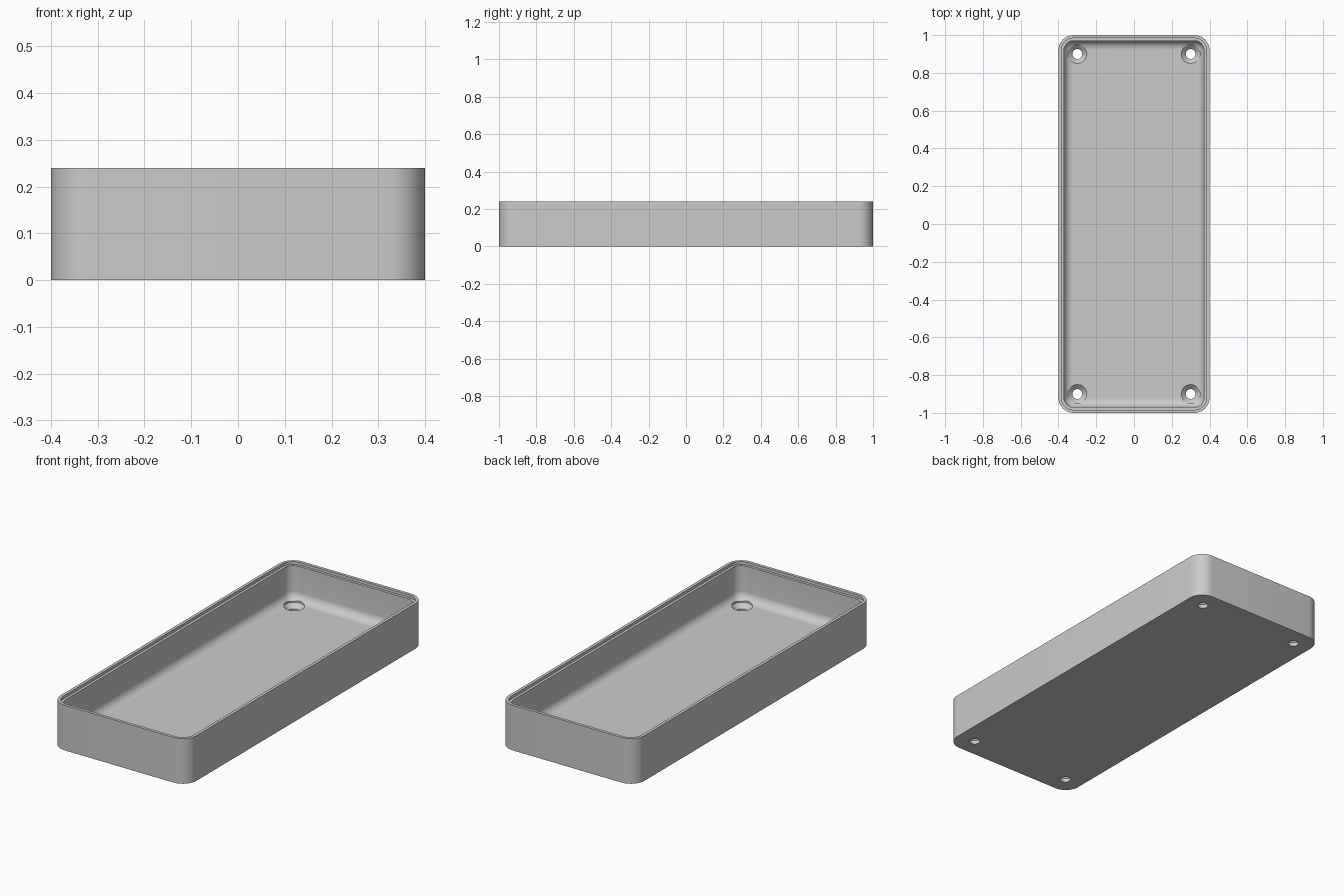
import bpy, bmesh
from math import pi, sin, cos, radians

cube = bpy.data.objects.get("Cube")
if cube:
    bpy.data.objects.remove(cube, do_unlink=True)

HALF_X, HALF_Y, HEIGHT = 0.4, 1.0, 0.24
CORNER = 0.08        # outer corner radius
RIM, WALL = 0.016, 0.03
LEDGE = 0.015        # depth of the step inside the rim
FLOOR = 0.045
FILLET = 0.045

grey = bpy.data.materials.new("grey_plastic")
grey.use_nodes = True
grey.diffuse_color = (0.6, 0.6, 0.6, 1)
grey.node_tree.nodes["Principled BSDF"].inputs["Base Color"].default_value = grey.diffuse_color


def rounded_ring(bm, inset, z, steps=10):
    """Rounded rectangle of vertices, moved inwards by inset."""
    radius = CORNER - inset
    ring = []
    for i, (sx, sy) in enumerate([(1, 1), (-1, 1), (-1, -1), (1, -1)]):
        for s in range(steps + 1):
            a = (i + s / steps) * pi / 2
            ring.append(bm.verts.new((sx * (HALF_X - CORNER) + radius * cos(a),
                                      sy * (HALF_Y - CORNER) + radius * sin(a), z)))
    return ring


def circle_ring(bm, x, y, radius, z, sides=32):
    return [bm.verts.new((x + radius * cos(2 * pi * k / sides),
                          y + radius * sin(2 * pi * k / sides), z)) for k in range(sides)]


def loft(bm, rings):
    """Skin the rings in order and cap both ends."""
    for a, b in zip(rings, rings[1:]):
        for k in range(len(a)):
            n = (k + 1) % len(a)
            bm.faces.new((a[k], a[n], b[n], b[k]))
    bm.faces.new(rings[0][::-1])
    bm.faces.new(rings[-1])


def to_object(bm, name):
    bmesh.ops.recalc_face_normals(bm, faces=bm.faces)
    mesh = bpy.data.meshes.new(name)
    bm.to_mesh(mesh)
    bm.free()
    mesh.materials.append(grey)
    obj = bpy.data.objects.new(name, mesh)
    bpy.context.collection.objects.link(obj)
    return obj


# Tray: outer wall, stepped rim, inner wall, filleted floor
profile = [(0, 0), (0, HEIGHT), (RIM, HEIGHT), (RIM, HEIGHT - LEDGE), (WALL, HEIGHT - LEDGE)]
for s in range(9):
    a = radians(90 * s / 8)
    profile.append((WALL + FILLET * (1 - cos(a)), FLOOR + FILLET * (1 - sin(a))))
bm = bmesh.new()
loft(bm, [rounded_ring(bm, inset, z) for inset, z in profile])
tray = to_object(bm, "tray")

# Countersunk screw holes near the four corners
bm = bmesh.new()
hole_profile = [(0.026, -0.05), (0.026, 0.02), (0.05, FLOOR - 0.002), (0.05, 0.15)]
for x in (-0.3, 0.3):
    for y in (-0.9, 0.9):
        loft(bm, [circle_ring(bm, x, y, r, z) for r, z in hole_profile])
cutter = to_object(bm, "screw_hole_cutter")
cutter.hide_render = True

cut = tray.modifiers.new("screw_holes", "BOOLEAN")
cut.operation = "DIFFERENCE"
cut.solver = "EXACT"
cut.object = cutter

bpy.ops.object.select_all(action="DESELECT")
bpy.context.view_layer.objects.active = tray
tray.select_set(True)
bpy.ops.object.modifier_apply(modifier=cut.name)
bpy.data.objects.remove(cutter, do_unlink=True)
bpy.ops.object.shade_smooth_by_angle(angle=radians(30))
